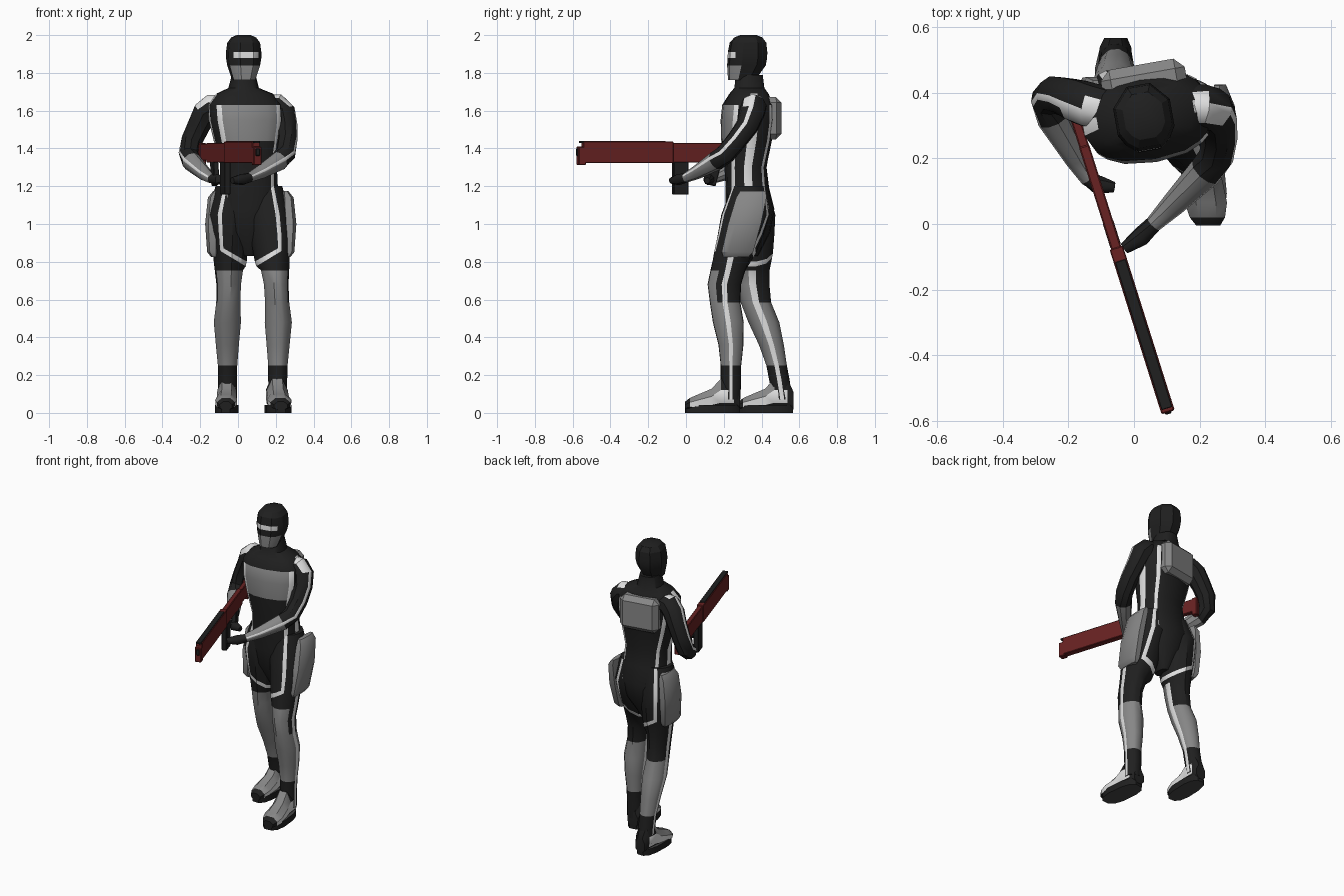
import bpy, bmesh, math
from mathutils import Vector as V, Matrix

COL = {"suit_black": (.014, .014, .014), "panel_grey": (.24, .24, .24), "stripe_white": (.75, .75, .75),
       "rifle_red": (.14, .016, .016), "sole_grey": (.06, .06, .06)}
MATS = []
for n, c in COL.items():
    m = bpy.data.materials.new(n)
    m.diffuse_color = (*c, 1)
    MATS.append(m)
BLACK, GREY, WHITE, RED, SOLE = range(5)


def finish(name, bm, angle=35):
    bmesh.ops.recalc_face_normals(bm, faces=bm.faces)
    me = bpy.data.meshes.new(name)
    bm.to_mesh(me)
    bm.free()
    for m in MATS:
        me.materials.append(m)
    me.shade_smooth()
    me.set_sharp_from_angle(angle=math.radians(angle))
    ob = bpy.data.objects.new(name, me)
    bpy.context.collection.objects.link(ob)
    return ob


def loft(name, rings, angs, colour, p=1.0, angle=35):
    """Skin rings (centre, X axis, Y axis); colour(ring gap, segment) gives the material, gap -1 = caps."""
    bm = bmesh.new()
    pw = lambda v: math.copysign(abs(v) ** p, v)
    loops = []
    for c, x, y in rings:
        loops.append([bm.verts.new(c + x * pw(math.cos(math.radians(a))) + y * pw(math.sin(math.radians(a))))
                      for a in angs])
    n = len(angs)
    for i in range(len(loops) - 1):
        for j in range(n):
            k = (j + 1) % n
            f = bm.faces.new((loops[i][j], loops[i][k], loops[i + 1][k], loops[i + 1][j]))
            f.material_index = colour(i, j)
    for l in (loops[0], loops[-1]):
        bm.faces.new(l).material_index = colour(-1, 0)
    return finish(name, bm, angle)


def level(cx, cy, z, rx, ry, yaw=0):
    """Horizontal ring turned by yaw degrees."""
    r = Matrix.Rotation(math.radians(yaw), 3, 'Z')
    return V((cx, cy, z)), r @ V((rx, 0, 0)), r @ V((0, ry, 0))


def box(name, centre, size, yaw, mat, bevel=.006, tilt=0):
    bm = bmesh.new()
    bmesh.ops.create_cube(bm, size=1)
    bmesh.ops.scale(bm, vec=size, verts=bm.verts)
    bmesh.ops.bevel(bm, geom=bm.edges[:], offset=bevel, segments=1, affect='EDGES')
    m = Matrix.Translation(centre) @ Matrix.Rotation(math.radians(yaw), 4, 'Z') @ Matrix.Rotation(tilt, 4, 'X')
    bmesh.ops.transform(bm, matrix=m, verts=bm.verts)
    for f in bm.faces:
        f.material_index = mat
    return finish(name, bm, 20)


# Torso: side, front and back stripes and a grey chest panel
T_ANG = [8, 38, 48, 68, 90, 112, 132, 142, 172, 188, 214, 226, 245, 270, 295, 314, 326, 352]
T = [(.055, .33, .83, .03, .05, 0), (.055, .335, .96, .12, .112, 0), (.055, .338, 1.08, .158, .13, 0),
     (.057, .325, 1.19, .155, .115, 2), (.058, .315, 1.3, .148, .112, 5), (.05, .32, 1.44, .178, .132, 9),
     (.045, .325, 1.55, .2, .138, 10), (.04, .328, 1.63, .2, .132, 10), (.035, .333, 1.69, .15, .10, 10),
     (.03, .335, 1.72, .08, .08, 10), (.03, .335, 1.79, .062, .072, 10)]


def torso_colour(i, j):
    if i in (5, 6) and 11 <= j <= 14:
        return GREY
    if j in (8, 17) and 2 <= i <= 7 or j in (10, 15, 1, 6) and 2 <= i <= 6:
        return WHITE
    return BLACK


loft("torso", [level(*t) for t in T], T_ANG, torso_colour, .85)
box("backpack", (.03, .438, 1.56), (.26, .1, .225), 10, GREY, .03)

# Head: hood, visor and jaw guard
H = [(1.762, .295, .062, .075), (1.84, .32, .088, .106), (1.88, .325, .095, .108), (1.91, .326, .095, .108),
     (1.96, .328, .088, .1), (1.988, .33, .066, .076), (2.0, .33, .038, .045)]


def head_colour(i, j):
    if i == 0 and 4 <= j <= 8:
        return GREY
    return WHITE if i == 2 and j in (5, 6, 7) else BLACK


loft("head", [level(.03, y, z, rx, ry, 10) for z, y, rx, ry in H],
     [22.5, 67.5, 112.5, 157.5, 202.5, 225, 247.5, 292.5, 315, 337.5], head_colour, angle=25)

# Legs: angle 0 is the outer side; narrow segments carry the stripes
L_ANG = [9, 30, 60, 72, 100, 135, 168, 192, 225, 260, 288, 300, 330, 351]
#     z, rx, ry, tilt, left-side centre, right-side centre
L = [(1.2, .09, .09, 0, .145, .333, -.03, .335), (1.05, .115, .13, 0, .163, .315, -.05, .345),
     (.94, .108, .122, .03, .175, .287, -.048, .347), (.855, .096, .112, .055, .183, .26, -.048, .35),
     (.83, .091, .107, .055, .186, .25, -.048, .35), (.755, .076, .094, 0, .196, .222, -.048, .35),
     (.68, .066, .09, 0, .202, .203, -.049, .353), (.585, .065, .082, 0, .207, .207, -.051, .37),
     (.48, .073, .083, 0, .213, .224, -.056, .412), (.36, .062, .067, 0, .212, .238, -.056, .452),
     (.25, .052, .055, 0, .211, .238, -.055, .48), (.17, .051, .055, 0, .21, .238, -.055, .495),
     (.07, .05, .05, 0, .21, .238, -.055, .51)]


def leg_colour(i, j):
    if i < 3:
        return WHITE if j in (2, 10) else BLACK
    if i == 3:
        return WHITE if 2 <= j <= 10 else BLACK
    if i >= 4 and j == 13 or i >= 5 and j == 6:
        return WHITE
    if i in (5, 6):
        return GREY if 7 <= j <= 11 else BLACK
    return GREY if 7 <= i <= 9 else BLACK


F_ANG = [8, 70, 110, 172, 205, 250, 290, 335]
FOOT = [(0, .036, .10), (.03, .05, .17), (.10, .052, .17), (.15, .053, .115), (.22, .06, .085),
        (.265, .05, .065), (.29, .034, .045)]


def foot_colour(i, j):
    if i in (-1, 0, 5) or j in (4, 5, 6):
        return BLACK
    return WHITE if j in (3, 7) else (BLACK if i == 1 else GREY)


for s, side, heel, ax, w, py in ((1, "left", .285, .212, 1.08, .31), (-1, "right", .568, -.06, .98, .36)):
    rings = []
    for z, rx, ry, t, *c in L:
        cx, cy = c[:2] if s > 0 else c[2:]
        rings.append((V((cx, cy, z)), V((s * rx, 0, t)), V((0, ry, 0))))
    loft(side + "_leg", rings, L_ANG, leg_colour)
    # Boot and sole, the left toe turned out a little
    out = .1 if s > 0 else -.03
    loft(side + "_boot", [(V((ax + (d - .145) * out, heel - d, .015 + h / 2)), V((hw * w, 0, 0)), V((0, 0, h / 2)))
                          for d, hw, h in FOOT], F_ANG, foot_colour, .7)
    loft(side + "_sole", [level(ax, heel - .145, z, .063 * w, .147, out * 57) for z in (0, .042)],
         [15 + 30 * k for k in range(12)], lambda i, j: SOLE if i < 0 else BLACK, .75)
    # Thigh plate, leaning with the thigh
    lean = .045 if s > 0 else .01
    px = .268 if s > 0 else -.133
    loft(side + "_thigh_plate",
         [level(px + s * dx, py + lean * q, 1.0 + .175 * q, rx, ry)
          for q, dx, rx, ry in ((-1, -.008, .018, .07), (-.85, 0, .032, .088), (0, .005, .038, .092),
                                (.8, -.004, .032, .085), (1, -.016, .015, .072))],
         [22.5 + 45 * k for k in range(8)], lambda i, j: GREY, .7)

# Arms: shoulder to fingertips, (x, y, z, radius)
ARMS = {
    1: ("left", [(.16, .36, 1.62, .066), (.205, .358, 1.62, .07), (.238, .35, 1.59, .068), (.255, .325, 1.52, .06),
                 (.262, .27, 1.445, .055), (.252, .21, 1.372, .054), (.218, .16, 1.335, .052),
                 (.12, .06, 1.275, .037), (.06, .0, 1.245, .026), (.02, -.04, 1.235, .03), (-.03, -.075, 1.23, .018)]),
    -1: ("right", [(-.09, .355, 1.62, .066), (-.135, .362, 1.62, .07), (-.172, .375, 1.59, .068),
                   (-.207, .388, 1.52, .061), (-.242, .395, 1.445, .058), (-.26, .38, 1.372, .055),
                   (-.246, .325, 1.33, .052), (-.175, .2, 1.265, .037), (-.14, .14, 1.24, .026),
                   (-.11, .12, 1.235, .03), (-.06, .112, 1.23, .016)])}


def arm_colour(i, j):
    if i < 0 or i >= 8:
        return BLACK
    if j == 9 or i == 0 and j in (0, 8) or i == 1 and j == 0:
        return WHITE
    return GREY if i in (6, 7) else BLACK


for s, (side, pts) in ARMS.items():
    P = [V(q[:3]) for q in pts]
    rings = []
    for i, q in enumerate(pts):
        t = (P[min(i + 1, len(P) - 1)] - P[max(i - 1, 0)]).normalized()
        ref = V((s, -.1, .5))
        x = (ref - t * ref.dot(t)).normalized()
        rings.append((P[i], x * q[3], t.cross(x) * q[3] * s))
    loft(side + "_arm", rings, [10, 45, 80, 120, 160, 200, 240, 280, 315, 350], arm_colour)


# Rifle: slim boxes along a line turned 17.5 degrees
def part(name, y0, y1, z0, z1, width, mat, bevel=.004, tilt=0):
    ym = (y0 + y1) / 2
    box(name, (-.15 + (.23 - ym) * .316, ym, (z0 + z1) / 2), (width, (y1 - y0) * 1.04, z1 - z0), 17.5, mat, bevel, tilt)


part("rifle_receiver", -.09, .24, 1.325, 1.43, .032, RED)
part("rifle_handguard", -.55, -.07, 1.322, 1.436, .042, RED, .003)
part("rifle_top_rail", -.565, -.11, 1.428, 1.44, .034, BLACK, .002)
part("rifle_muzzle", -.575, -.535, 1.312, 1.41, .042, RED)
part("rifle_bore", -.58, -.56, 1.36, 1.4, .022, BLACK)
part("rifle_stock", .22, .36, 1.335, 1.425, .03, RED)
part("rifle_butt", .34, .375, 1.31, 1.43, .034, RED)
part("rifle_foregrip", -.07, .01, 1.155, 1.33, .034, BLACK)
part("rifle_rear_grip", .115, .17, 1.205, 1.335, .03, BLACK, .004, -.25)
